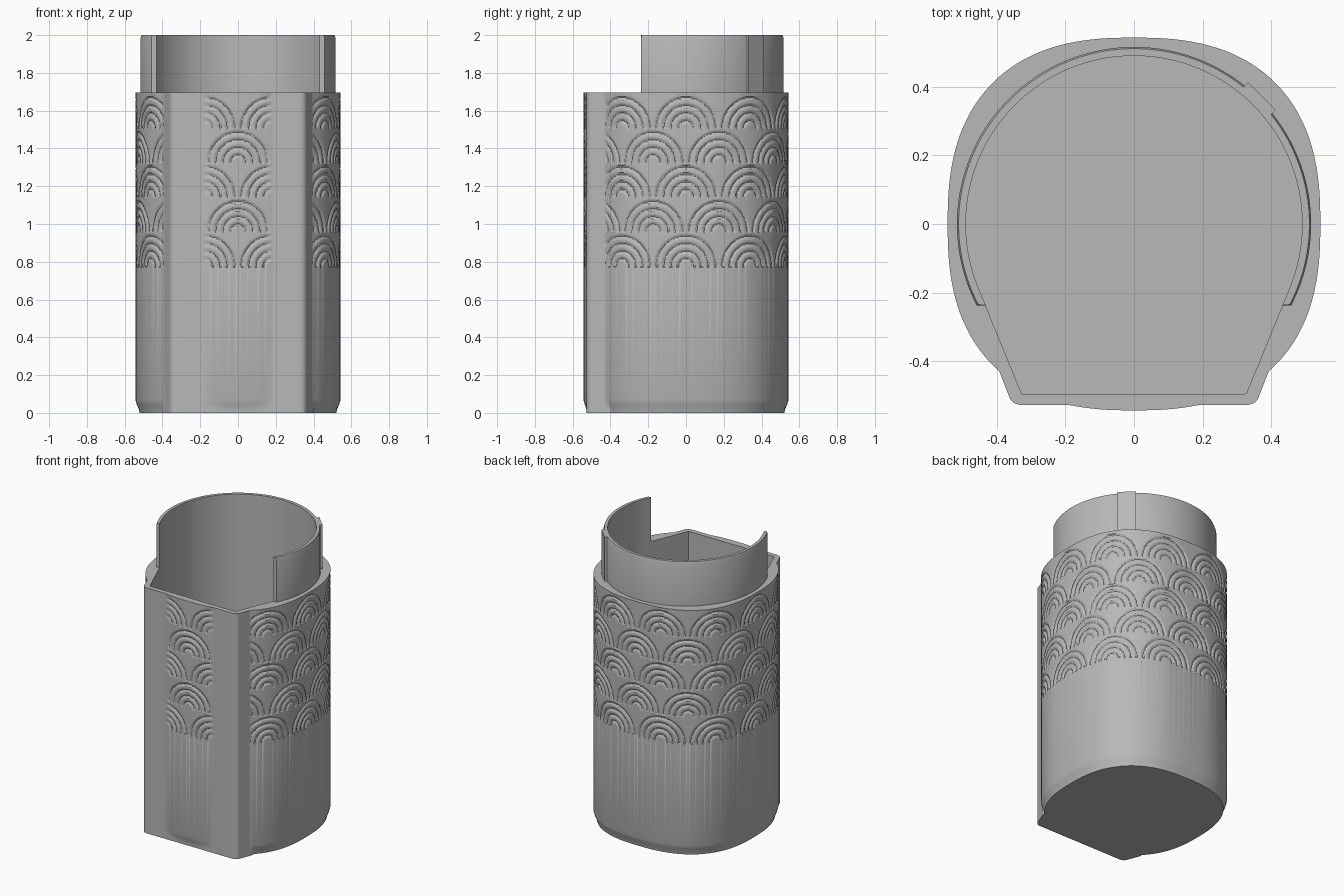
import bpy, bmesh
from math import sin, cos, pi, hypot, atan2, floor, radians

if "Cube" in bpy.data.objects:
    bpy.data.objects.remove(bpy.data.objects["Cube"])

HALF, TOP, FLOOR = 0.543, 1.695, 0.05     # body half width, shoulder height, cavity floor
COLUMNS, ARCHES = 640, 10
ROW_BASE, ROW_STEP, ROWS = 0.775, 0.183, 5
RINGS = (0.04, 0.08, 0.12, 0.16)
GROOVE_WIDTH, GROOVE_DEPTH = 0.012, 0.008

grey = bpy.data.materials.new("plain_grey")
grey.use_nodes = True
grey.diffuse_color = (0.48, 0.48, 0.48, 1)
grey.node_tree.nodes["Principled BSDF"].inputs["Base Color"].default_value = grey.diffuse_color


def finish(name, bm):
    bmesh.ops.recalc_face_normals(bm, faces=bm.faces)
    mesh = bpy.data.meshes.new(name)
    bm.to_mesh(mesh)
    bm.free()
    mesh.materials.append(grey)
    ob = bpy.data.objects.new(name, mesh)
    bpy.context.collection.objects.link(ob)
    bpy.ops.object.select_all(action="DESELECT")
    ob.select_set(True)
    bpy.context.view_layer.objects.active = ob
    bpy.ops.object.shade_smooth_by_angle(angle=radians(35))
    return ob


def bridge(bm, a, b, closed=True):
    n = len(a)
    for i in range(n if closed else n - 1):
        j = (i + 1) % n
        bm.faces.new((a[i], a[j], b[j], b[i]))


def rounded_square(t):
    n = 2.5
    return HALF / (abs(cos(t)) ** n + abs(sin(t)) ** n) ** (1 / n)


def mirrored(points):
    return points + [(-x, y) for x, y in reversed(points)]


def ray_radius(t, outline):
    """Distance from the axis to a closed outline in direction t."""
    c, s, best = cos(t), sin(t), 0
    for (ax, ay), (bx, by) in zip(outline, outline[1:] + outline[:1]):
        ex, ey = bx - ax, by - ay
        den = c * ey - s * ex
        if abs(den) < 1e-9:
            continue
        r = (ax * ey - ay * ex) / den
        k = (ax * s - ay * c) / den
        if r > 0 and -1e-6 <= k <= 1 + 1e-6:
            best = max(best, r)
    return best


# Outlines: front wedge with rounded corners, and its hollow
WEDGE = mirrored([(0.33, -0.528), (0.348, -0.523), (0.36, -0.512), (0.367, -0.495),
                  (0.4, -0.41), (0.3, 0.1)])
HOLLOW = mirrored([(0.327, -0.495), (0.453, -0.188)])


def hollow_radius(t):
    # Round at the back and sides, tapering to a flat front
    x, y = 0.49 * cos(t), 0.49 * sin(t)
    return 0.49 if y > -0.188 else ray_radius(t, HOLLOW)


# Columns spaced evenly along the rounded square, starting at the front
fine, length = [], 0
prev = None
for i in range(8001):
    t = -pi / 2 + 2 * pi * i / 8000
    p = (rounded_square(t) * cos(t), rounded_square(t) * sin(t))
    if prev:
        length += hypot(p[0] - prev[0], p[1] - prev[1])
    fine.append((length, t))
    prev = p
angles, k = [], 0
for c in range(COLUMNS):
    while fine[k][0] < length * c / COLUMNS:
        k += 1
    angles.append(fine[k][1])

period = length / ARCHES


def groove(s, z):
    """Depth of the concentric arch pattern at distance s round the body."""
    row = floor((z - ROW_BASE) / ROW_STEP + 1e-6)
    if row < 0 or row >= ROWS:
        return 0
    u = s / period + (0 if row % 2 else 0.5)
    ds = (u - round(u)) * period
    rad = hypot(ds, z - ROW_BASE - row * ROW_STEP)
    gap = min(abs(rad - r) for r in RINGS) / GROOVE_WIDTH
    return GROOVE_DEPTH * 0.5 * (1 + cos(pi * gap)) if gap < 1 else 0


# Body: outer skin, shoulder and cavity
bm = bmesh.new()
wedge = [ray_radius(t, WEDGE) for t in angles]
square = [rounded_square(t) for t in angles]
hollow = [hollow_radius(t) for t in angles]


def loop(radii, z):
    return [bm.verts.new((r * cos(t), r * sin(t), z)) for r, t in zip(radii, angles)]


levels = [(0, 0.022), (0.02, 0.018), (0.045, 0.007), (0.07, 0), (ROW_BASE - 0.004, 0)]
band = 136
levels += [(ROW_BASE + 0.9 * i / band, 0) for i in range(band + 1)] + [(TOP, 0)]
loops = []
for z, inset in levels:
    radii = [max(w, q - inset - groove(length * c / COLUMNS, z))
             for c, (w, q) in enumerate(zip(wedge, square))]
    loops.append(loop(radii, z))
loops += [loop(hollow, TOP), loop(hollow, FLOOR)]
for a, b in zip(loops, loops[1:]):
    bridge(bm, a, b)
bm.faces.new(list(reversed(loops[0])))
bm.faces.new(loops[-1])
finish("container_body", bm)

# Collar: open ring rising from the shoulder
bm = bmesh.new()
END_Y, RIM = -0.237, 0.516
start = atan2(END_Y, 0.458)
steps = 128
section = [[], [], [], [], []]
for i in range(steps + 1):
    t = start + (pi - 2 * start) * i / steps
    inner = hollow_radius(t)
    if i in (0, steps):                      # straight cut across the ends
        side = 1 if i == 0 else -1
        inner_xy = (side * 0.432, END_Y)
    else:
        inner_xy = (inner * cos(t), inner * sin(t))
    for j, (r, z) in enumerate([(0, TOP), (RIM, TOP), (RIM, 1.985), (RIM - 0.005, 2), (0, 2)]):
        x, y = (r * cos(t), r * sin(t)) if r else inner_xy
        section[j].append(bm.verts.new((x, y, z)))
for j in range(5):
    bridge(bm, section[j], section[(j + 1) % 5], closed=False)
for i in (0, steps):
    bm.faces.new([line[i] for line in section])
finish("collar", bm)

# Flat key plate on the back left of the collar
bm = bmesh.new()
bmesh.ops.create_cube(bm, size=1)
for v in bm.verts:
    v.co.x *= 0.03
    v.co.y *= 0.115
    v.co.z *= 2 - TOP
key = finish("collar_key", bm)
key.location = (0.512 * cos(pi / 4), 0.512 * sin(pi / 4), (2 + TOP) / 2)
key.rotation_euler.z = pi / 4
